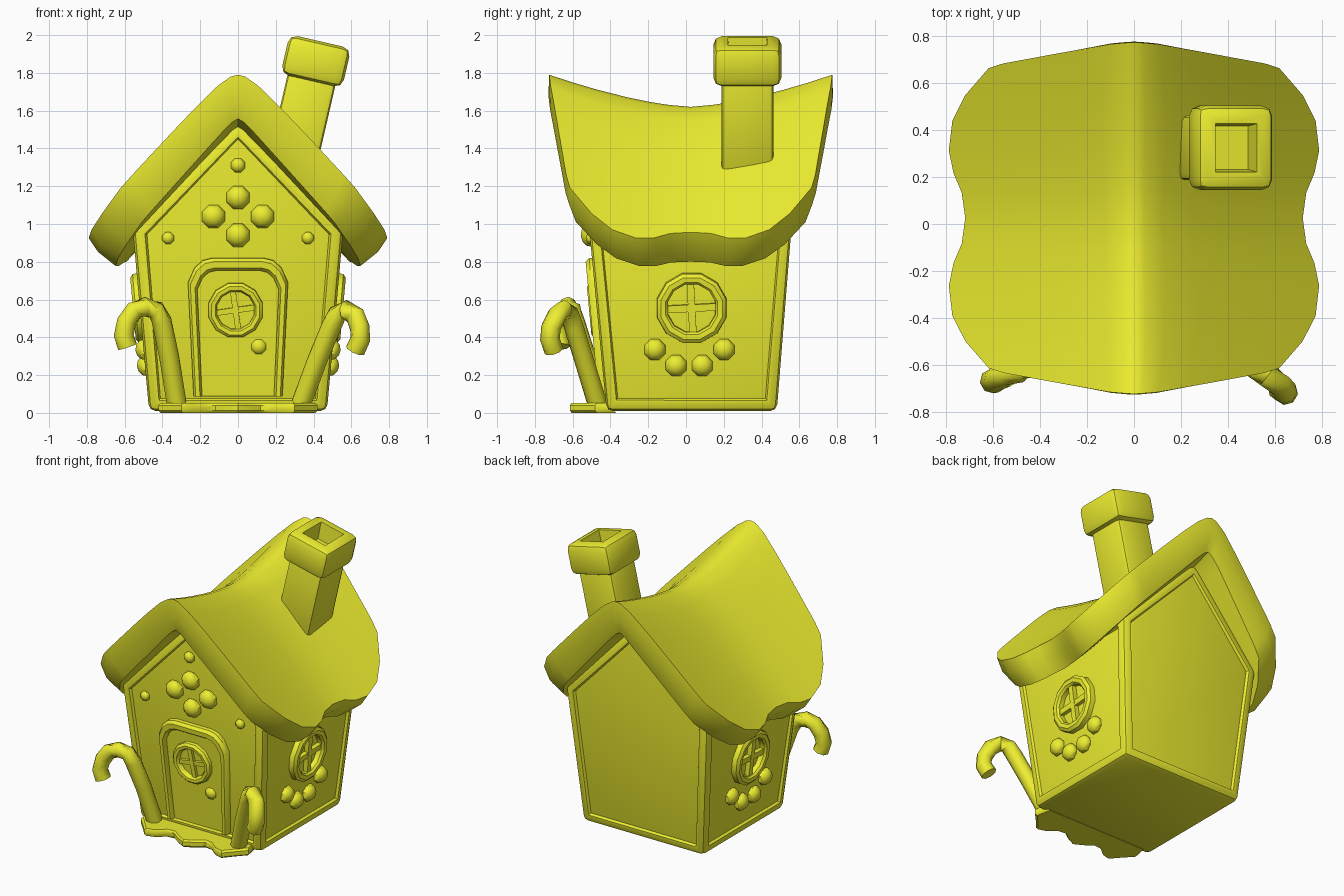
import bpy, bmesh, math
from mathutils import Matrix, Vector

if "Cube" in bpy.data.objects:
    bpy.data.objects.remove(bpy.data.objects["Cube"])

mat = bpy.data.materials.new("yellow")
mat.diffuse_color = (0.85, 0.85, 0.03, 1)
mat.use_nodes = True
mat.node_tree.nodes["Principled BSDF"].inputs["Base Color"].default_value = mat.diffuse_color


def finish(name, bm, angle=35, matrix=None):
    if matrix:
        bm.transform(matrix)
    bmesh.ops.recalc_face_normals(bm, faces=bm.faces[:])
    me = bpy.data.meshes.new(name)
    bm.to_mesh(me)
    bm.free()
    ob = bpy.data.objects.new(name, me)
    bpy.context.collection.objects.link(ob)
    me.materials.append(mat)
    bpy.ops.object.select_all(action='DESELECT')
    ob.select_set(True)
    bpy.context.view_layer.objects.active = ob
    bpy.ops.object.shade_smooth_by_angle(angle=math.radians(angle))
    return ob


def loft(name, loops, caps, matrix=None):
    """Skin a list of (outline, height) loops."""
    bm = bmesh.new()
    rings = [[bm.verts.new((p[0], p[1], w)) for p in pts] for pts, w in loops]
    n = len(rings[0])
    for a, b in zip(rings, rings[1:]):
        for i in range(n):
            j = (i + 1) % n
            bm.faces.new((a[i], a[j], b[j], b[i]))
    if caps:
        bm.faces.new(rings[0])
        bm.faces.new(rings[-1])
    return finish(name, bm, 35, matrix)


def circle(cx, cy, r, n=12):
    return [(cx + r * math.cos(math.tau * (i + .5) / n),
             cy + r * math.sin(math.tau * (i + .5) / n)) for i in range(n)]


def wall(origin, u, v, w):
    m = Matrix((u, v, w)).transposed().to_4x4()
    m.translation = origin
    return m


# Wall planes lean outward: local x = across, y = height, z = outward
front = wall((0, -.42, 0), (1, 0, 0), (0, -.095, 1), (0, -1, -.095))
right = wall((.47, 0, 0), (0, 1, 0), (.09, 0, 1), (1, 0, -.09))
left = Matrix.Scale(-1, 4, (1, 0, 0)) @ right


def candy(name, x, z, r, m):
    bm = bmesh.new()
    bmesh.ops.create_uvsphere(bm, u_segments=8, v_segments=6, radius=r)
    local = Matrix.Translation((x, z, -.005)) @ Matrix.Rotation(math.pi / 8, 4, 'Z')
    finish(name, bm, 35, m @ local @ Matrix.Diagonal((1, 1, .8, 1)))


def round_window(name, x, z, r, m, base=0, tilt=8):
    loft(name + "_rim", [(circle(x, z, r * k), base + h) for k, h in
         ((1, -.02), (.98, .022), (.88, .036), (.74, .034), (.68, .02), (.67, -.02))], False, m)
    for i in range(2):
        bm = bmesh.new()
        bmesh.ops.create_cube(bm, size=1)
        local = (Matrix.Translation((x, z, base)) @ Matrix.Rotation(math.radians(tilt + 90 * i), 4, 'Z')
                 @ Matrix.Diagonal((.2 * r, 1.42 * r, .04 - .006 * i, 1)))
        finish(name + "_bar", bm, 35, m @ local)


# House body: tapered gabled block with recessed wall panels
bm = bmesh.new()
ends = []
for y0, dy in ((-.42, -.095), (.48, .08)):
    ends.append([bm.verts.new((s * (.47 + .09 * z) if s else 0, y0 + dy * z, z))
                 for s, z in ((-1, .01), (1, .01), (1, .97), (0, 1.54), (-1, .97))])
for ring in ends:
    bm.faces.new(ring)
for i in range(5):
    j = (i + 1) % 5
    bm.faces.new((ends[0][i], ends[0][j], ends[1][j], ends[1][i]))
bmesh.ops.recalc_face_normals(bm, faces=bm.faces[:])
bmesh.ops.bevel(bm, geom=bm.edges[:], offset=.035, segments=2, profile=.5, affect='EDGES')
bm.normal_update()
panels = [f for f in bm.faces if f.calc_area() > .3 and abs(f.normal.z) < .3]
bmesh.ops.inset_individual(bm, faces=panels, thickness=.03, depth=0)
bmesh.ops.inset_individual(bm, faces=panels, thickness=.012, depth=-.016)
bmesh.ops.inset_individual(bm, faces=panels, thickness=.02, depth=.004)
finish("house_body", bm, 30)

# Roof: sagging saddle slab with scalloped eaves and rounded corners
half_w = [(0, .72), (.17, .735), (.3, .77), (.45, .79), (.65, .775), (.82, .72), (1, .62)]
half_l = [(0, .75), (.06, .748), (.17, .742), (.35, .722), (.55, .7), (.75, .677), (.9, .66), (1, .64)]
rows = [(-v, w) for v, w in half_w[:0:-1]] + half_w
cols = [(-u, l) for u, l in half_l[:0:-1]] + half_l
YC = .025


def ridge(y):
    return 1.62 + .17 * (abs(y) / .75) ** 1.5


def top_pt(x, y):
    return Vector((x, y + YC, ridge(y) - 1.03 * (math.hypot(x, .08) - .08)))


def under_pt(x, y):
    x, y = x * .82, y * .95
    return Vector((x, y + YC, ridge(y) - .22 - 1.05 * (math.hypot(x, .02) - .02)))


bm = bmesh.new()
grids = [[[bm.verts.new(fn(u * w, v * l)) for u, l in cols] for v, w in rows]
         for fn in (top_pt, under_pt)]
R, C = len(rows), len(cols)
for g in grids:
    for i in range(R - 1):
        for j in range(C - 1):
            bm.faces.new((g[i][j], g[i][j + 1], g[i + 1][j + 1], g[i + 1][j]))
edge = ([(0, j) for j in range(C)] + [(i, C - 1) for i in range(1, R)]
        + [(R - 1, j) for j in range(C - 2, -1, -1)] + [(i, 0) for i in range(R - 2, 0, -1)])
mids = []
for i, j in edge:
    p = (grids[0][i][j].co + grids[1][i][j].co) / 2
    mids.append(bm.verts.new((p.x * 1.03, (p.y - YC) * 1.03 + YC, p.z)))
for k, (i, j) in enumerate(edge):
    n = (k + 1) % len(edge)
    a, b = edge[n]
    for g in grids:
        bm.faces.new((g[i][j], g[a][b], mids[n], mids[k]))
finish("roof", bm, 45)

# Chimney: leaning shaft and hollow cap
lean = Matrix.Translation((.412, .325, 1.862)) @ Matrix.Rotation(math.radians(13), 4, 'Y')
for name, size, z, bev in (("chimney_shaft", (.26, .275, .6), -.32, .025),
                           ("chimney_cap", (.335, .36, .215), 0, .045)):
    bm = bmesh.new()
    bmesh.ops.create_cube(bm, size=1, matrix=Matrix.Translation((0, 0, z)) @ Matrix.Diagonal((*size, 1)))
    bmesh.ops.bevel(bm, geom=bm.edges[:], offset=bev, segments=2, profile=.5, affect='EDGES')
    if name == "chimney_cap":
        bm.normal_update()
        hole = [max(bm.faces, key=lambda f: f.calc_center_median().z)]
        bmesh.ops.inset_individual(bm, faces=hole, thickness=.045, depth=0)
        bmesh.ops.inset_individual(bm, faces=hole, thickness=.015, depth=-.12)
    finish(name, bm, 40, lean)


# Door with arched frame
def arch(half_bottom, half_top, z0, z1, c):
    side = [(half_bottom, z0), (half_top, z1 - c), (half_top - .27 * c, z1 - .4 * c),
            (half_top - .6 * c, z1 - .1 * c), (half_top - c, z1)]
    return side + [(-x, z) for x, z in side[::-1]]


outer, inner = arch(.235, .265, .09, .82, .13), arch(.19, .215, .09, .755, .1)
mix = lambda t: [(a[0] + (b[0] - a[0]) * t, a[1] + (b[1] - a[1]) * t) for a, b in zip(outer, inner)]
loft("door_frame", [(mix(t), h) for t, h in
     ((0, -.03), (0, .015), (.25, .035), (.75, .035), (1, .015), (1, -.03))] + [(outer, -.03)], False, front)
loft("door", [(inner, -.03), (inner, .005)], True, front)
round_window("door_window", -.013, .545, .15, front, .005)
candy("door_knob", .11, .35, .045, front)

# Gable candies
for x, z, r in ((0, 1.14, .066), (-.13, 1.04, .066), (.13, 1.04, .066), (0, .94, .066),
                (0, 1.31, .04), (-.37, .925, .034), (.37, .925, .034)):
    candy("gable_candy", x, z, r, front)

# Side windows and candies
for side, m in (("right", right), ("left", left)):
    round_window(side + "_window", .03, .555, .192, m, 0, 3)
    for y, z in ((-.165, .335), (-.052, .25), (.086, .25), (.202, .335)):
        candy(side + "_candy", y, z, .06, m)

# Scalloped doorstep
xs = [-.42 + .06 * i for i in range(15)]
step = [(x, -.575 - .04 * math.cos(x * 22) + .45 * max(0, abs(x) - .3)) for x in xs]
step = [(-.4, -.38)] + step + [(.4, -.38)]
small = [(x * .975, y + .01) for x, y in step]
loft("doorstep", [(small, 0), (step, .012), (step, .04), (small, .052)], True)

# Candy canes flanking the door
canes = {
    "left_cane": [(-.325, -.465, .05), (-.365, -.53, .3), (-.405, -.59, .49), (-.435, -.605, .545),
                  (-.49, -.625, .562), (-.55, -.645, .54), (-.59, -.66, .48), (-.605, -.67, .41), (-.585, -.665, .35)],
    "right_cane": [(.335, -.47, .05), (.42, -.54, .28), (.495, -.595, .46), (.525, -.615, .52),
                   (.57, -.645, .545), (.62, -.685, .515), (.645, -.715, .45), (.648, -.72, .39), (.62, -.7, .33)],
}
for name, pts in canes.items():
    bm = bmesh.new()
    rings = []
    pts = [Vector(p) for p in pts]
    for i, p in enumerate(pts):
        t = (pts[min(i + 1, len(pts) - 1)] - pts[max(i - 1, 0)]).normalized()
        a = t.cross(Vector((.6, .8, 0) if pts[0].x < 0 else (-.6, .8, 0))).normalized()
        b = t.cross(a)
        rings.append([bm.verts.new(p + .053 * (a * math.cos(math.tau * k / 8) + b * math.sin(math.tau * k / 8)))
                      for k in range(8)])
    for r0, r1 in zip(rings, rings[1:]):
        for k in range(8):
            bm.faces.new((r0[k], r0[(k + 1) % 8], r1[(k + 1) % 8], r1[k]))
    bm.faces.new(rings[0])
    bm.faces.new(rings[-1])
    finish(name, bm, 50)
